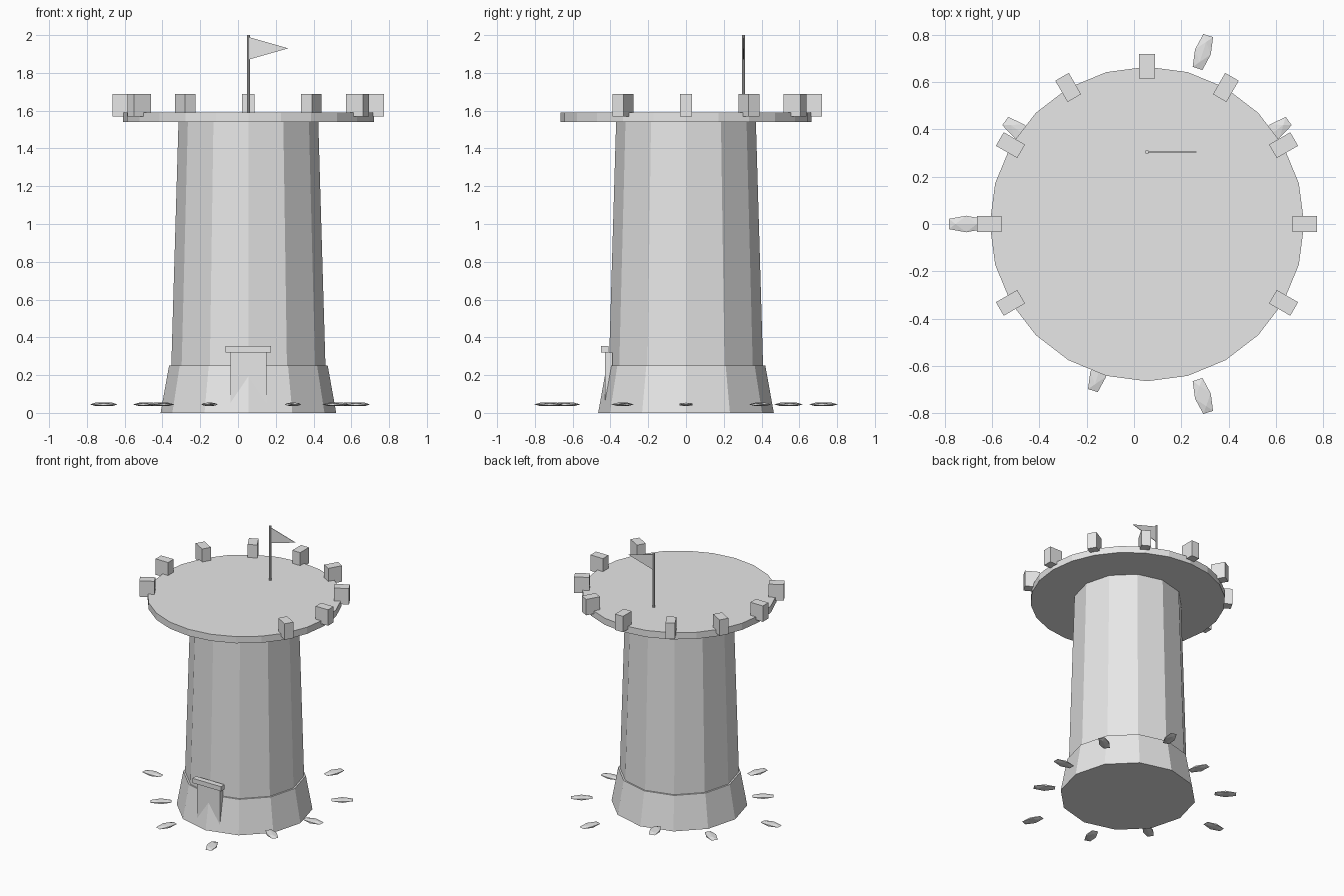
import bpy, bmesh, math
from mathutils import Matrix, Vector

CX = 0.055  # tower axis

if "Cube" in bpy.data.objects:
    bpy.data.objects.remove(bpy.data.objects["Cube"], do_unlink=True)

stone = bpy.data.materials.new("pale_grey")
stone.use_nodes = True
GREY = (0.8, 0.8, 0.8, 1.0)
stone.diffuse_color = GREY
stone.node_tree.nodes["Principled BSDF"].inputs["Base Color"].default_value = GREY


def finish(name, bm):
    bmesh.ops.recalc_face_normals(bm, faces=bm.faces)
    mesh = bpy.data.meshes.new(name)
    bm.to_mesh(mesh)
    bm.free()
    mesh.materials.append(stone)
    obj = bpy.data.objects.new(name, mesh)
    bpy.context.collection.objects.link(obj)
    return obj


def drum(name, sides, r_low, r_high, z_low, z_high, x=CX, y=0.0):
    bm = bmesh.new()
    place = Matrix.Translation((x, y, (z_low + z_high) / 2))
    bmesh.ops.create_cone(bm, cap_ends=True, segments=sides, radius1=r_low,
                          radius2=r_high, depth=z_high - z_low, matrix=place)
    return finish(name, bm)


def box(name, size, centre, turn=0.0):
    bm = bmesh.new()
    place = (Matrix.Translation(centre) @ Matrix.Rotation(turn, 4, 'Z')
             @ Matrix.Diagonal((*size, 1)))
    bmesh.ops.create_cube(bm, size=1, matrix=place)
    return finish(name, bm)


def around(angle, radius, z):
    return Vector((CX + radius * math.cos(angle), radius * math.sin(angle), z))


# Tower body
drum("flared_base", 12, 0.465, 0.42, 0, 0.25)
drum("tower_shaft", 12, 0.408, 0.37, 0.25, 1.54)
drum("roof_platform", 24, 0.665, 0.665, 1.54, 1.59)

# Battlements, open at the front
for i in range(-1, 8):
    a = math.radians(30 * i)
    box(f"battlement_{i + 2}", (0.104, 0.066, 0.12), around(a, 0.667, 1.628), a)

# Doorway
box("door", (0.19, 0.04, 0.32), (CX, -0.41, 0.16))
box("door_lintel", (0.24, 0.042, 0.035), (CX, -0.43, 0.337))

# Flag
drum("flag_pole", 8, 0.008, 0.008, 1.59, 2.0, y=0.305)
bm = bmesh.new()
corners = [(CX, 1.99), (CX, 1.87), (0.265, 1.93)]
face = bm.faces.new([bm.verts.new((x, 0.303, z)) for x, z in corners])
side = bmesh.ops.extrude_face_region(bm, geom=[face])
bmesh.ops.translate(bm, vec=(0, 0.004, 0),
                    verts=[v for v in side["geom"] if isinstance(v, bmesh.types.BMVert)])
finish("flag", bm)

# Ring of flat stones, each the hull of three crossed golden rectangles
PHI = (1 + math.sqrt(5)) / 2
for i in range(10):
    a = math.radians(36 * i)
    place = (Matrix.Translation(around(a, 0.571 + 0.097 * (i % 3), 0.045))
             @ Matrix.Rotation(a, 4, 'Z')
             @ Matrix.Diagonal((0.073 / PHI, 0.035 / PHI, 0.009 / PHI, 1)))
    bm = bmesh.new()
    for s in (-1, 1):
        for t in (-PHI, PHI):
            for co in ((t, s, 0), (0, t, s), (s, 0, t)):
                bm.verts.new(co)
    bmesh.ops.convex_hull(bm, input=bm.verts)
    bmesh.ops.transform(bm, matrix=place, verts=bm.verts)
    finish(f"ground_stone_{i + 1}", bm)
